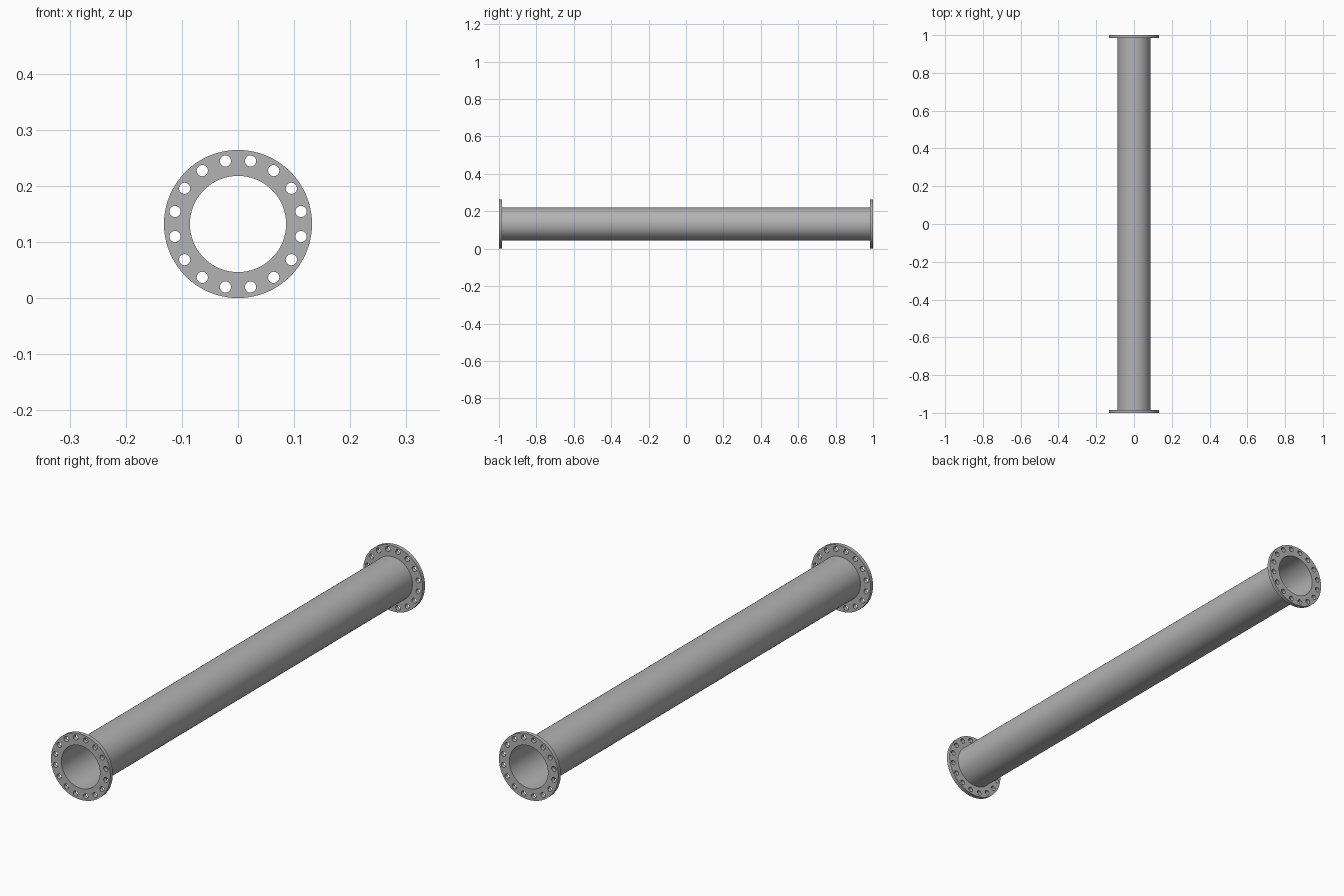
import bpy, bmesh
from math import sin, cos, pi, radians
from mathutils import Vector

AXIS_Z = 0.132          # height of the pipe axis, equal to the flange radius
FLANGE_R, BORE_R, PIPE_R = 0.132, 0.0857, 0.0875
BOLT_CIRCLE, HOLE_R, HOLES = 0.1145, 0.0102, 16
THICK, SEGMENTS = 0.016, 64

default = bpy.data.objects.get("Cube")
if default:
    bpy.data.objects.remove(default, do_unlink=True)

steel = bpy.data.materials.new("grey steel")
steel.use_nodes = True
colour = (0.45, 0.45, 0.45, 1)
steel.diffuse_color = colour
steel.node_tree.nodes["Principled BSDF"].inputs["Base Color"].default_value = colour


def ring(bm, x, z, radius, count, y):
    """Add a closed loop of edges in the xz plane."""
    verts = []
    for i in range(count):
        a = 2 * pi * i / count
        verts.append(bm.verts.new((x + radius * cos(a), y, z + radius * sin(a))))
    return [bm.edges.new((verts[i - 1], verts[i])) for i in range(count)]


def finish(bm, name):
    bmesh.ops.recalc_face_normals(bm, faces=bm.faces)
    mesh = bpy.data.meshes.new(name)
    bm.to_mesh(mesh)
    bm.free()
    mesh.materials.append(steel)
    obj = bpy.data.objects.new(name, mesh)
    bpy.context.collection.objects.link(obj)
    bpy.ops.object.select_all(action="DESELECT")
    obj.select_set(True)
    bpy.context.view_layer.objects.active = obj
    bpy.ops.object.shade_smooth_by_angle(angle=radians(40))


def flange(name, y):
    """Drilled plate: outline, bore and bolt holes filled, then thickened."""
    bm = bmesh.new()
    edges = ring(bm, 0, AXIS_Z, FLANGE_R, SEGMENTS, y)
    edges += ring(bm, 0, AXIS_Z, BORE_R, SEGMENTS, y)
    for i in range(HOLES):
        a = 2 * pi * (i + 0.5) / HOLES
        edges += ring(bm, BOLT_CIRCLE * cos(a), AXIS_Z + BOLT_CIRCLE * sin(a),
                      HOLE_R, 12, y)
    bmesh.ops.triangle_fill(bm, use_beauty=True, edges=edges, normal=(0, -1, 0))
    out = bmesh.ops.extrude_face_region(bm, geom=bm.faces[:], use_keep_orig=True)
    moved = [g for g in out["geom"] if isinstance(g, bmesh.types.BMVert)]
    bmesh.ops.translate(bm, verts=moved, vec=Vector((0, THICK, 0)))
    finish(bm, name)


# Bolted end plates
flange("front_flange", -1)
flange("back_flange", 1 - THICK)

# Thin-walled pipe between the plates, sharing their bore
bm = bmesh.new()
end = 1 - THICK
loops = [ring(bm, 0, AXIS_Z, r, SEGMENTS, y)
         for r, y in ((PIPE_R, -end), (PIPE_R, end), (BORE_R, end), (BORE_R, -end))]
for i in range(4):
    bmesh.ops.bridge_loops(bm, edges=loops[i - 1] + loops[i])
finish(bm, "pipe")
